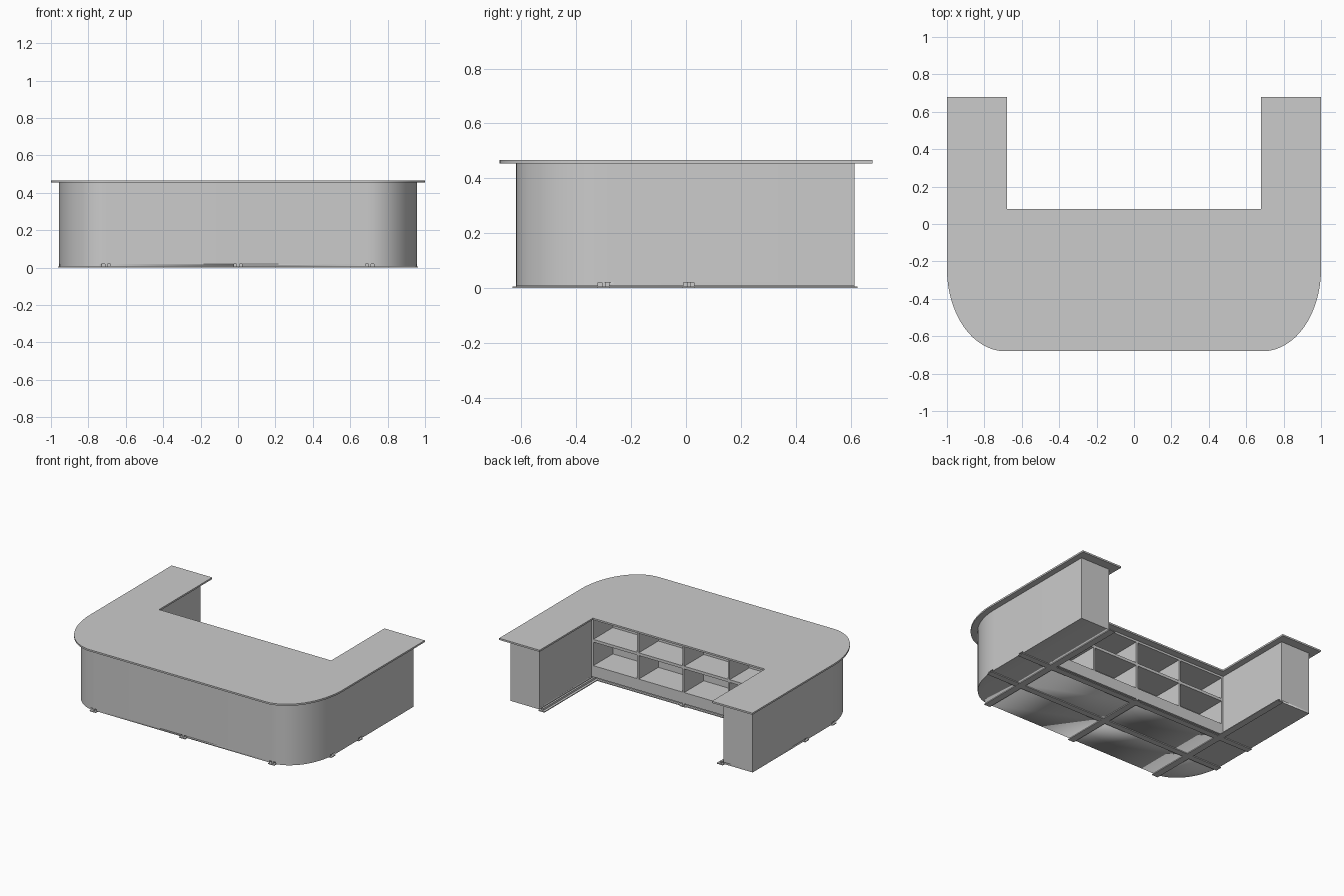
import bpy, bmesh, math

if "Cube" in bpy.data.objects:
    bpy.data.objects.remove(bpy.data.objects["Cube"])


def finish(name, bm):
    bmesh.ops.recalc_face_normals(bm, faces=bm.faces)
    me = bpy.data.meshes.new(name)
    bm.to_mesh(me)
    bm.free()
    ob = bpy.data.objects.new(name, me)
    bpy.context.collection.objects.link(ob)
    for p in me.polygons:
        p.use_smooth = True
    me.set_sharp_from_angle(angle=math.radians(30))
    return ob


def box(name, x0, x1, y0, y1, z0, z1):
    bm = bmesh.new()
    bmesh.ops.create_cube(bm, size=1)
    for v in bm.verts:
        v.co = (x1 if v.co.x > 0 else x0, y1 if v.co.y > 0 else y0, z1 if v.co.z > 0 else z0)
    return finish(name, bm)


def u_prism(name, hx, back, front, inner_x, inner_y, rx, ry, z0, z1, n=16):
    """U-shaped slab with two elliptical front corners and a notch at the back."""
    half = [(inner_x, inner_y), (inner_x, back), (hx, back)]
    for i in range(n + 1):
        a = math.pi / 2 * i / n
        half.append((hx - rx + rx * math.cos(a), front + ry - ry * math.sin(a)))
    pts = half + [(-x, y) for x, y in reversed(half)]
    bm = bmesh.new()
    face = bm.faces.new([bm.verts.new((x, y, z0)) for x, y in pts])
    ext = bmesh.ops.extrude_face_region(bm, geom=[face])
    for v in ext["geom"]:
        if isinstance(v, bmesh.types.BMVert):
            v.co.z = z1
    return finish(name, bm)


IN_X, BACK_Y, REAR = 0.725, 0.03, -0.19   # shelf opening and its depth
RAIL_X, RAIL_Y = (-0.705, 0, 0.705), (-0.3, 0.01)

# Counter top and body shell (the body is recessed for the shelves)
u_prism("counter_top", 1.0, 0.68, -0.68, 0.68, 0.08, 0.31, 0.44, 0.455, 0.467)
u_prism("counter_body", 0.957, 0.615, -0.62, IN_X, REAR, 0.26, 0.36, 0.02, 0.455)

# Shelf unit: plinth, middle shelf, top panel, dividers
box("shelf_plinth", -IN_X, IN_X, REAR, BACK_Y, 0.02, 0.10)
box("middle_shelf", -IN_X, IN_X, REAR, BACK_Y, 0.268, 0.288)
box("shelf_top_panel", -IN_X, IN_X, REAR, BACK_Y, 0.44, 0.455)
for i in range(5):
    x = (i - 2) * (IN_X - 0.007) / 2
    box(f"shelf_divider_{i + 1}", x - 0.007, x + 0.007, REAR, BACK_Y, 0.10, 0.44)

# Bottom panels, separated by grooves for the floor rails
base = u_prism("bottom_panels", 0.957, 0.615, -0.62, IN_X, BACK_Y, 0.26, 0.36, 0.007, 0.02)
cutters = [box("groove_cutter", x - 0.022, x + 0.022, -1, 1, -0.1, 0.1) for x in RAIL_X]
cutters += [box("groove_cutter", -1.1, 1.1, y - 0.02, y + 0.02, -0.1, 0.1) for y in RAIL_Y]
for c in cutters:
    mod = base.modifiers.new("groove", "BOOLEAN")
    mod.object, mod.operation, mod.solver = c, "DIFFERENCE", "EXACT"
dg = bpy.context.evaluated_depsgraph_get()
cut_mesh = bpy.data.meshes.new_from_object(base.evaluated_get(dg))
base.modifiers.clear()
base.data = cut_mesh
for c in cutters:
    bpy.data.objects.remove(c, do_unlink=True)

# Floor rails: inverted T sections running both ways
for i, x in enumerate(RAIL_X):
    end = 0.625 if x else 0.04
    box(f"long_rail_plate_{i + 1}", x - 0.024, x + 0.024, -0.632, end, 0, 0.006)
    box(f"long_rail_web_{i + 1}", x - 0.007, x + 0.007, -0.62, end - 0.01, 0.005, 0.02)
for i, y in enumerate(RAIL_Y):
    box(f"cross_rail_plate_{i + 1}", -0.963, 0.963, y - 0.022, y + 0.022, 0.0005, 0.0065)
    box(f"cross_rail_web_{i + 1}", -0.95, 0.95, y - 0.006, y + 0.006, 0.005, 0.02)
